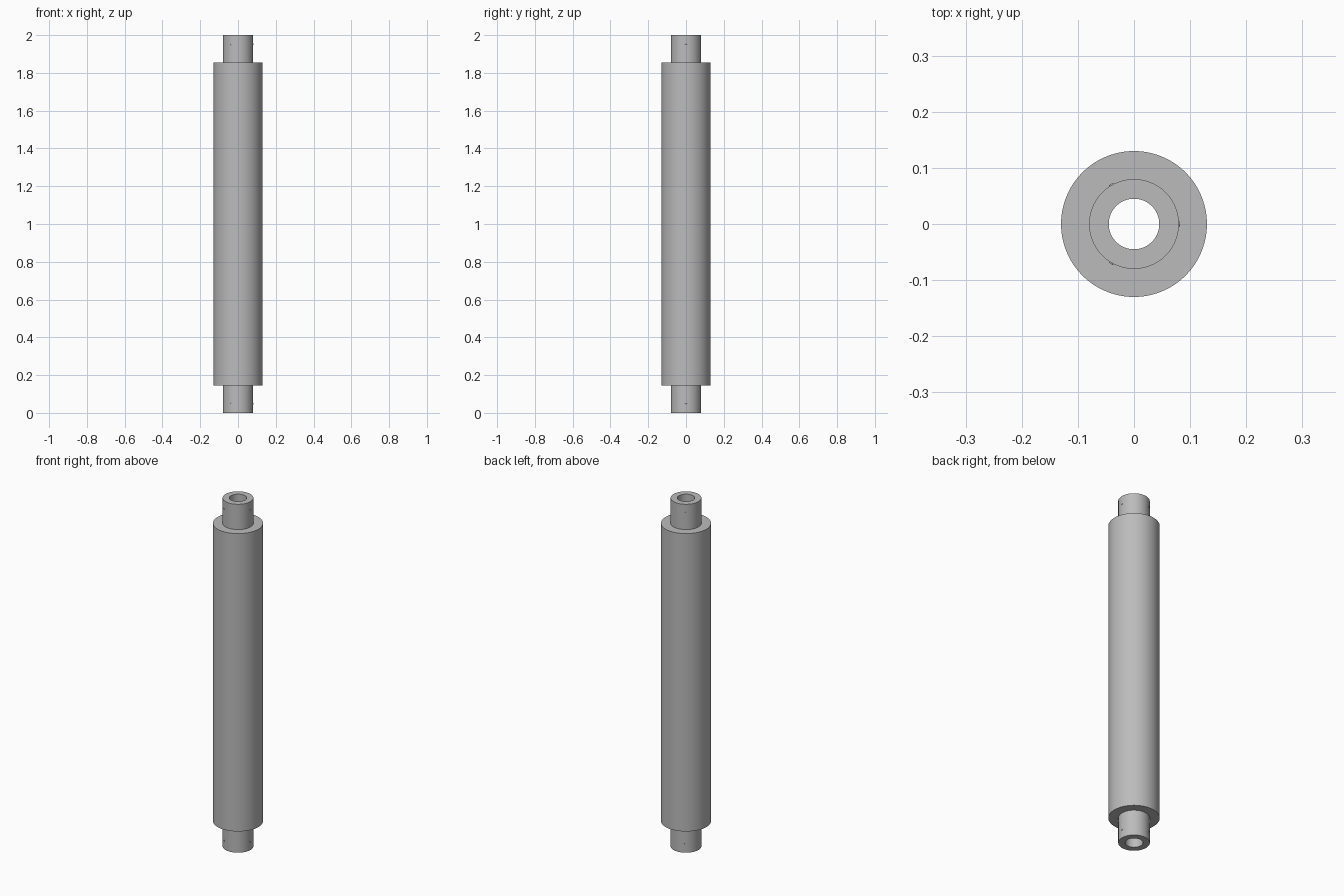
import bpy, bmesh, math
from mathutils import Matrix, Vector

if "Cube" in bpy.data.objects:
    bpy.data.objects.remove(bpy.data.objects["Cube"])

SEGMENTS = 96
grey = bpy.data.materials.new("plain_grey")
grey.diffuse_color = (0.5, 0.5, 0.5, 1)
grey.use_nodes = True
grey.node_tree.nodes["Principled BSDF"].inputs["Base Color"].default_value = grey.diffuse_color


def finish(name, bm):
    bmesh.ops.recalc_face_normals(bm, faces=bm.faces)
    mesh = bpy.data.meshes.new(name)
    bm.to_mesh(mesh)
    bm.free()
    mesh.materials.append(grey)
    obj = bpy.data.objects.new(name, mesh)
    bpy.context.collection.objects.link(obj)
    bpy.ops.object.select_all(action='DESELECT')
    obj.select_set(True)
    bpy.context.view_layer.objects.active = obj
    bpy.ops.object.shade_smooth_by_angle(angle=math.radians(30))
    return obj


# Roller: stepped tube with an open bore, turned from a closed profile
BORE, NECK, BODY = 0.045, 0.08, 0.13
profile = [(BORE, 0), (NECK, 0), (NECK, 0.145), (BODY, 0.145),
           (BODY, 1.855), (NECK, 1.855), (NECK, 2), (BORE, 2)]
bm = bmesh.new()
rings = []
for i in range(SEGMENTS):
    a = math.tau * i / SEGMENTS
    rings.append([bm.verts.new((r * math.cos(a), r * math.sin(a), z)) for r, z in profile])
for i in range(SEGMENTS):
    a, b = rings[i], rings[(i + 1) % SEGMENTS]
    for j in range(len(profile)):
        k = (j + 1) % len(profile)
        bm.faces.new((a[j], b[j], b[k], a[k]))
finish("roller_tube", bm)

# Locating pins: three tiny studs around each neck
bm = bmesh.new()
for z in (0.048, 1.952):
    for i in range(3):
        a = math.tau * i / 3
        out = Vector((math.cos(a), math.sin(a), 0))
        place = Matrix.Translation(out * 0.0785 + Vector((0, 0, z)))
        turn = out.to_track_quat('Z', 'Y').to_matrix().to_4x4()
        bmesh.ops.create_cone(bm, cap_ends=True, segments=16, radius1=0.005,
                              radius2=0.004, depth=0.007, matrix=place @ turn)
finish("neck_pins", bm)
